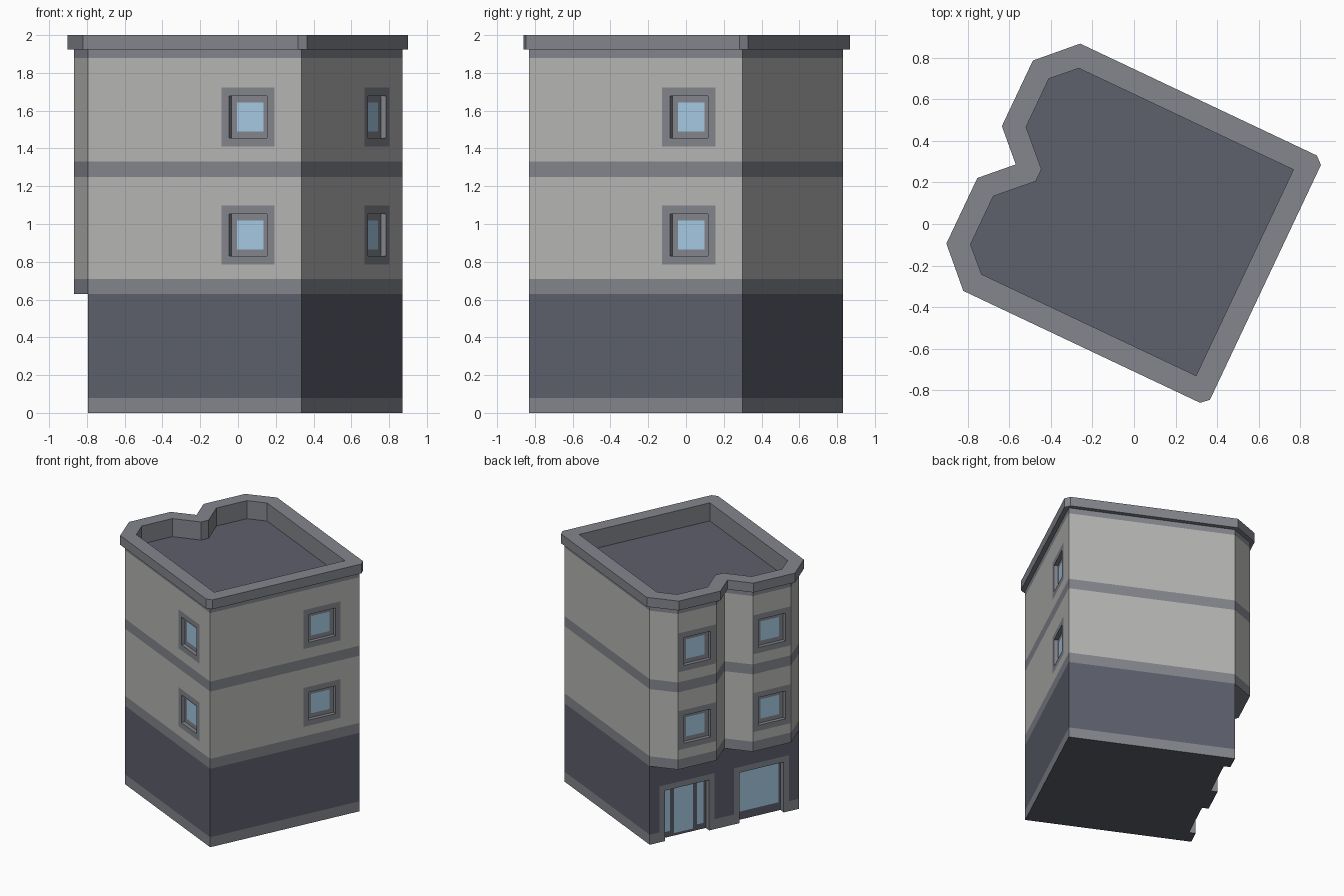
import bpy, bmesh, math
from mathutils import Vector

if "Cube" in bpy.data.objects:
    bpy.data.objects.remove(bpy.data.objects["Cube"])

# Materials
COLOURS = {"wall": (0.47, 0.47, 0.46), "trim": (0.23, 0.24, 0.27),
           "dark": (0.11, 0.115, 0.15), "glass": (0.38, 0.59, 0.78)}
MATS, INDEX = [], {}
for i, (name, c) in enumerate(COLOURS.items()):
    m = bpy.data.materials.new(name)
    m.diffuse_color = (*c, 1)
    m.use_nodes = True
    m.node_tree.nodes["Principled BSDF"].inputs["Base Color"].default_value = m.diffuse_color
    MATS.append(m)
    INDEX[name] = i


def face(bm, pts, mat):
    f = bm.faces.new([bm.verts.new(p) for p in pts])
    f.material_index = INDEX[mat]


def finish(bm, name):
    """Weld the part and turn it to the building's angle."""
    bmesh.ops.remove_doubles(bm, verts=bm.verts, dist=1e-4)
    me = bpy.data.meshes.new(name)
    bm.to_mesh(me)
    bm.free()
    for m in MATS:
        me.materials.append(m)
    ob = bpy.data.objects.new(name, me)
    bpy.context.collection.objects.link(ob)
    ob.rotation_euler.z = math.radians(64.7)
    ob.location.x = 0.0375


def frame(p, q):
    """Map (along wall, height, outward) to building coordinates."""
    d = (Vector(q) - Vector(p)).normalized()
    return lambda u, z, n=0: (p[0] + d.x * u + d.y * n, p[1] + d.y * u - d.x * n, z)


def inside(r, u, z):
    return r[0] < u < r[1] and r[2] < z < r[3]


def panel(bm, at, us, zs, pick, n=0):
    """Flat grid of coloured cells; cells without a colour stay open."""
    us, zs = sorted(set(us)), sorted(set(zs))
    for a, b in zip(us, us[1:]):
        for c, d in zip(zs, zs[1:]):
            mat = pick((a + b) / 2, (c + d) / 2)
            if mat:
                face(bm, [at(a, c, n), at(b, c, n), at(b, d, n), at(a, d, n)], mat)


def wall(bm, p, q, bands, holes=(), border=0.045):
    at, length = frame(p, q), (Vector(q) - Vector(p)).length
    rims = [(max(h[0] - border, 0), min(h[1] + border, length),
             max(h[2] - border, 0), h[3] + border) for h in holes]
    us, zs = [0, length], [bands[0][0]] + [b[1] for b in bands]
    for r in list(holes) + rims:
        us += r[:2]
        zs += r[2:]

    def pick(u, z):
        if any(inside(h, u, z) for h in holes):
            return None
        if any(inside(r, u, z) for r in rims):
            return "trim"
        return next(b[2] for b in bands if b[0] < z < b[1])
    panel(bm, at, us, zs, pick)


def recess(bm, at, hole, depth, panes, back):
    """Reveals plus a back panel with flush panes."""
    u0, u1, z0, z1 = hole
    corners = [(u0, z0), (u0, z1), (u1, z1), (u1, z0)]
    for k in range(4 if z0 > 0 else 3):
        a, b = corners[k], corners[(k + 1) % 4]
        face(bm, [at(*a, -depth), at(*b, -depth), at(*b), at(*a)], "trim")
    us, zs = [u0, u1], [z0, z1]
    for r in panes:
        us += r[:2]
        zs += r[2:]
    panel(bm, at, us, zs,
          lambda u, z: "glass" if any(inside(r, u, z) for r in panes) else back, -depth)


def mirrored(half):
    return half + [(-x, y) for x, y in reversed(half)]


H = 0.625
square = [(H, -H), (H, H), (-H, H), (-H, -H)]
outline = [(H, -H), (H, H), (0.473, 0.777), (0.152, 0.777), (0, H),
           (-0.152, 0.777), (-0.473, 0.777), (-H, H), (-H, -H)]

# Ground storey with notched underside
door = (0.127, 0.498, 0, 0.405)
shop = (0.752, 1.123, 0, 0.405)
DEEP = 0.05
low_bands = [(0, 0.08, "trim"), (0.08, 0.63, "dark")]
bm = bmesh.new()
for i in range(4):
    wall(bm, square[i], square[(i + 1) % 4], low_bands, (door, shop) if i == 1 else ())
base = [(H, -H), (H, H)]
for h in (door, shop):
    base += [(H - h[0], H), (H - h[0], H - DEEP), (H - h[1], H - DEEP), (H - h[1], H)]
base += [(-H, H), (-H, -H)]
face(bm, [(x, y, 0) for x, y in reversed(base)], "dark")
finish(bm, "ground_storey")

# Shopfront: door with side lights, and display window
bm = bmesh.new()
at = frame(square[1], square[2])
recess(bm, at, door, DEEP, [(0.232, 0.393, 0.02, 0.385), (0.144, 0.2, 0.045, 0.385),
                            (0.425, 0.481, 0.045, 0.385)], "dark")
recess(bm, at, shop, DEEP, [(0.767, 1.108, 0.065, 0.385)], "dark")
finish(bm, "shopfront")

# Upper storeys, windows and bay undersides
high_bands = [(0.63, 0.71, "trim"), (0.71, 1.25, "wall"), (1.25, 1.33, "trim"),
              (1.33, 1.88, "wall"), (1.88, 1.925, "trim")]
centres = {2: 0.1605, 5: 0.1605, 7: 0.9375, 8: 0.9375}
upper, windows = bmesh.new(), bmesh.new()
for i, p in enumerate(outline):
    q = outline[(i + 1) % len(outline)]
    holes = []
    if i in centres:
        c, r, g = centres[i], 0.1115, 0.0775
        for z in (0.942, 1.567):
            hole = (c - r, c + r, z - r, z + r)
            holes.append(hole)
            recess(windows, frame(p, q), hole, 0.03, [(c - g, c + g, z - g, z + g)], "trim")
    wall(upper, p, q, high_bands, holes)
for bay in (outline[1:5], outline[4:8]):
    face(upper, [(x, y, 0.63) for x, y in reversed(bay)], "trim")
finish(upper, "upper_storeys")
finish(windows, "windows")

# Cornice, parapet and sunken roof
under = mirrored([(0, H), (0.152, 0.777), (0.473, 0.777), (H, H), (H, -H), (H, -H)])
outer = mirrored([(0, 0.671), (0.138, 0.81), (0.487, 0.81), (0.658, 0.639),
                  (0.658, -0.621), (0.625, -0.658)])
inner = mirrored([(0.032, 0.549), (0.184, 0.703), (0.441, 0.703), (0.548, 0.594),
                  (0.548, -0.548), (0.548, -0.548)])
loops = [(under, 1.925), (outer, 1.925), (outer, 2.0), (inner, 2.0), (inner, 1.855)]
bm = bmesh.new()
for (la, za), (lb, zb) in zip(loops, loops[1:]):
    for k in range(12):
        j = (k + 1) % 12
        pts = [(*la[j], za), (*la[k], za), (*lb[k], zb), (*lb[j], zb)]
        pts = list(dict.fromkeys(pts))
        if len(pts) > 2:
            face(bm, pts, "trim")
roof = list(dict.fromkeys(inner))
face(bm, [(x, y, 1.855) for x, y in reversed(roof)], "dark")
finish(bm, "cornice_and_roof")
